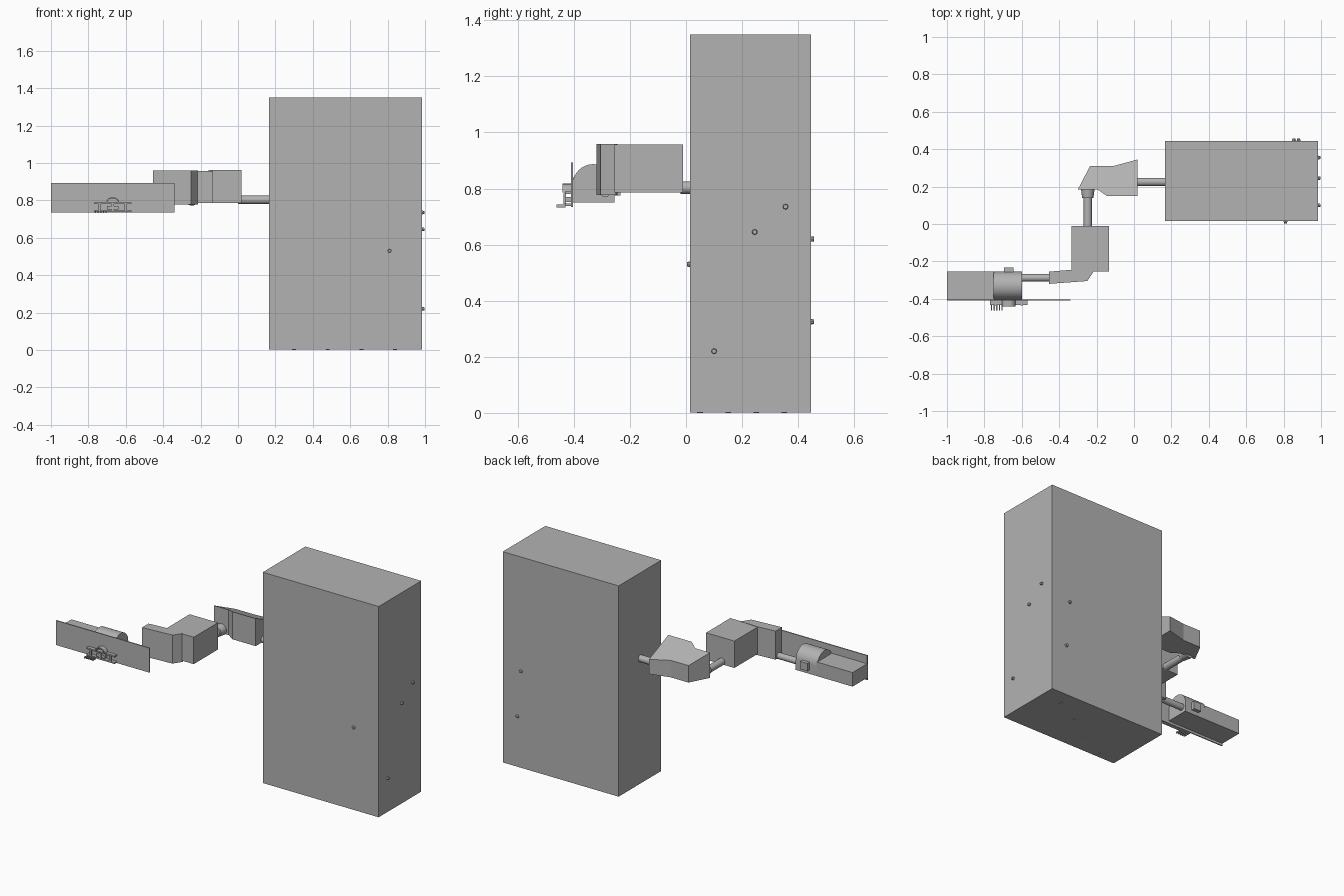
import bpy, bmesh, math
from mathutils import Vector

cube = bpy.data.objects.get("Cube")
if cube:
    bpy.data.objects.remove(cube, do_unlink=True)

grey = bpy.data.materials.new("plain_grey")
grey.use_nodes = True
COLOR = (0.45, 0.45, 0.45, 1)
grey.diffuse_color = COLOR
grey.node_tree.nodes["Principled BSDF"].inputs["Base Color"].default_value = COLOR


def finish(name, bm, smooth=False):
    bmesh.ops.recalc_face_normals(bm, faces=bm.faces)
    mesh = bpy.data.meshes.new(name)
    bm.to_mesh(mesh)
    bm.free()
    mesh.materials.append(grey)
    obj = bpy.data.objects.new(name, mesh)
    bpy.context.collection.objects.link(obj)
    if smooth:
        bpy.ops.object.select_all(action="DESELECT")
        obj.select_set(True)
        bpy.context.view_layer.objects.active = obj
        bpy.ops.object.shade_smooth_by_angle(angle=math.radians(35))
    return obj


def box(name, x, y, z):
    bm = bmesh.new()
    bmesh.ops.create_cube(bm, size=1)
    for v in bm.verts:
        v.co = [r[0] + (c + 0.5) * (r[1] - r[0]) for r, c in zip((x, y, z), v.co)]
    return finish(name, bm)


def prism(name, outline, bottom, top, place=lambda a, b, h: (a, b, h), smooth=False):
    """Extrude an outline; top may be a function of the outline point."""
    height = top if callable(top) else (lambda a, b: top)
    bm = bmesh.new()
    low = [bm.verts.new(place(a, b, bottom)) for a, b in outline]
    high = [bm.verts.new(place(a, b, height(a, b))) for a, b in outline]
    bm.faces.new(low)
    bm.faces.new(high)
    for i in range(len(outline)):
        j = (i + 1) % len(outline)
        bm.faces.new((low[i], low[j], high[j], high[i]))
    return finish(name, bm, smooth)


def rod(name, start, end, r1, r2=None, sides=24):
    start, end = Vector(start), Vector(end)
    axis = end - start
    bm = bmesh.new()
    bmesh.ops.create_cone(bm, cap_ends=True, segments=sides, radius1=r1,
                          radius2=r1 if r2 is None else r2, depth=axis.length)
    turn = axis.to_track_quat("Z", "Y")
    for v in bm.verts:
        v.co = turn @ v.co + (start + end) / 2
    return finish(name, bm, True)


# Large cabinet with small studs
box("cabinet", (0.165, 0.985), (0.015, 0.445), (0.002, 1.35))
studs = [((0.81, 0.015, 0.53), (0, -1, 0)),
         ((0.985, 0.355, 0.735), (1, 0, 0)),
         ((0.985, 0.245, 0.645), (1, 0, 0)),
         ((0.985, 0.10, 0.22), (1, 0, 0)),
         ((0.855, 0.445, 0.62), (0, 1, 0)),
         ((0.88, 0.445, 0.325), (0, 1, 0))]
for i, (p, d) in enumerate(studs):
    rod(f"cabinet_stud_{i + 1}", p, Vector(p) + Vector(d) * 0.012, 0.01, 0.008, 8)
for i in range(4):
    x, y = 0.3 + 0.18 * i, 0.05 + 0.1 * i
    rod(f"cabinet_foot_{i + 1}", (x, y, 0), (x, y, 0.004), 0.01, sides=8)

# Shoulder block, its top sloping down towards the back
rod("shoulder_rod", (0.0, 0.225, 0.803), (0.18, 0.225, 0.803), 0.022)
prism("shoulder_block",
      [(-0.30, 0.185), (-0.235, 0.31), (-0.11, 0.31), (0.02, 0.345),
       (0.02, 0.15), (-0.145, 0.15), (-0.195, 0.185)],
      0.787, lambda x, y: 0.963 - (y - 0.15) * 0.42)
rod("elbow_collar", (-0.247, 0.20, 0.81), (-0.247, 0.138, 0.81), 0.038, 0.03)
rod("elbow_rod", (-0.247, 0.15, 0.803), (-0.247, -0.02, 0.803), 0.022)

# Forearm box and wrist block
box("forearm_box", (-0.335, -0.135), (-0.255, -0.01), (0.785, 0.957))
prism("wrist_block",
      [(-0.335, -0.245), (-0.455, -0.255), (-0.455, -0.32),
       (-0.25, -0.305), (-0.213, -0.25)], 0.777, 0.959)
rod("wrist_rod", (-0.61, -0.288, 0.79), (-0.44, -0.288, 0.79), 0.02)

# Gripper: flat bed, arched housing, front plate and rear knob
box("gripper_bed", (-1.0, -0.745), (-0.405, -0.255), (0.75, 0.84))
arch = [(-0.405, 0.75)]
for i in range(17):
    a = math.pi * (1 - i / 16)
    arch.append((-0.33 + 0.075 * math.cos(a), 0.812 + 0.075 * math.sin(a)))
arch.append((-0.255, 0.75))
prism("arched_housing", arch, -0.75, -0.598, lambda a, b, h: (h, a, b), True)
box("front_plate", (-1.0, -0.34), (-0.41, -0.403), (0.735, 0.892))
box("rear_knob", (-0.695, -0.645), (-0.257, -0.233), (0.775, 0.825))

# Linkage on the front plate
box("linkage_bar", (-0.77, -0.57), (-0.432, -0.408), (0.78, 0.789))
box("linkage_shelf", (-0.77, -0.57), (-0.432, -0.408), (0.737, 0.746))
for i, x in enumerate((-0.74, -0.67, -0.60)):
    box(f"linkage_post_{i + 1}", (x - 0.006, x + 0.006), (-0.437, -0.428), (0.745, 0.782))
box("linkage_block", (-0.70, -0.64), (-0.432, -0.408), (0.752, 0.77))
band = []
for r in (0.036, 0.029):
    arc = [(-0.67 + r * math.cos(math.pi * i / 10),
            0.785 + r * 0.9 * math.sin(math.pi * i / 10)) for i in range(11)]
    band += arc if not band else arc[::-1]
prism("linkage_arch", band, -0.44, -0.41, lambda a, b, h: (a, h, b))
for i in range(5):
    x = -0.765 + 0.014 * i
    box(f"linkage_tooth_{i + 1}", (x, x + 0.007), (-0.462, -0.43), (0.733, 0.743))
